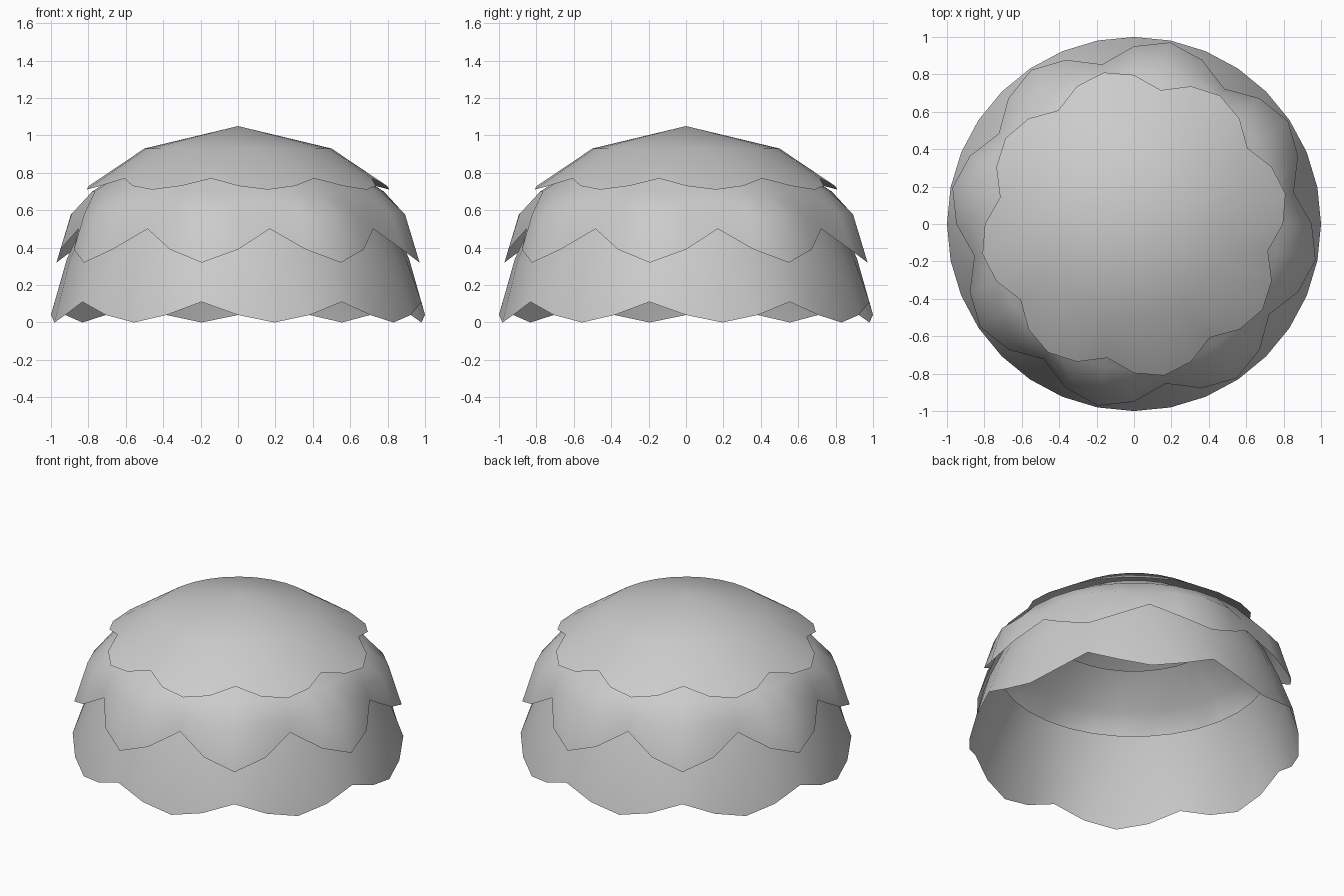
import bpy, bmesh, math

cube = bpy.data.objects.get("Cube")
if cube:
    bpy.data.objects.remove(cube, do_unlink=True)

SIDES = 32

gray = bpy.data.materials.new("light_gray")
gray.use_nodes = True
gray.diffuse_color = (0.6, 0.6, 0.6, 1)
gray.node_tree.nodes["Principled BSDF"].inputs["Base Color"].default_value = (0.6, 0.6, 0.6, 1)


def scalloped_layer(name, rings, shift, apex=None):
    """Rings run top to rim; each is (tip, flank, notch) as (radius, height)."""
    bm = bmesh.new()
    rows = []
    for tip, flank, notch in rings:
        wave = (tip, flank, notch, flank)
        row = []
        for i in range(SIDES):
            r, z = wave[(i - shift) % 4]
            a = 2 * math.pi * i / SIDES
            row.append(bm.verts.new((r * math.sin(a), -r * math.cos(a), z)))
        rows.append(row)
    top = bm.verts.new((0, 0, apex)) if apex else None
    for i in range(SIDES):
        j = (i + 1) % SIDES
        if top:
            bm.faces.new((top, rows[0][i], rows[0][j]))
        for upper, lower in zip(rows, rows[1:]):
            bm.faces.new((upper[i], lower[i], lower[j], upper[j]))
    mesh = bpy.data.meshes.new(name)
    bm.to_mesh(mesh)
    bm.free()
    mesh.shade_smooth()
    mesh.materials.append(gray)
    obj = bpy.data.objects.new(name, mesh)
    bpy.context.collection.objects.link(obj)
    return obj


def even(r, z):
    return ((r, z),) * 3


# Lower skirt, open at both ends
scalloped_layer("lower_layer", [
    even(0.82, 0.55),
    even(0.915, 0.34),
    ((1, 0), (1, 0.04), (1, 0.11)),
], shift=1)

# Middle skirt with flared tips
scalloped_layer("middle_layer", [
    even(0.55, 0.85),
    even(0.78, 0.70),
    ((0.91, 0.58), (0.89, 0.58), (0.835, 0.59)),
    ((0.99, 0.32), (0.95, 0.39), (0.87, 0.50)),
], shift=3)

# Closed top cap
scalloped_layer("top_cap", [
    even(0.50, 0.93),
    ((0.826, 0.71), (0.797, 0.73), (0.73, 0.77)),
], shift=1, apex=1.05)
